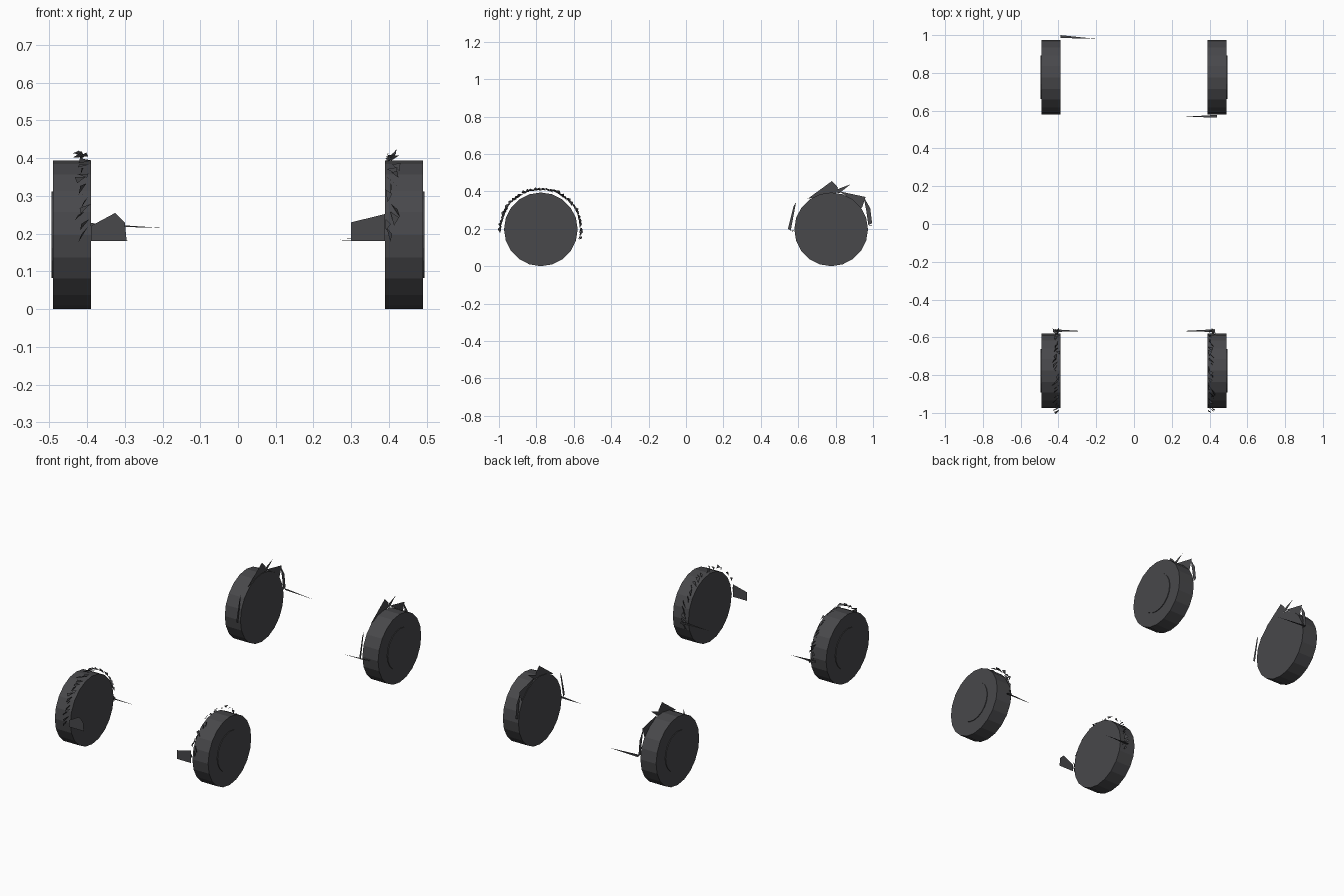
import bpy, bmesh, math, random
from mathutils import Matrix

cube = bpy.data.objects.get("Cube")
if cube:
    bpy.data.objects.remove(cube, do_unlink=True)

rng = random.Random(4)
RADIUS = 0.197
INNER, OUTER = 0.39, 0.49
AXLE = 0.776

rubber = bpy.data.materials.new("dark grey rubber")
rubber.use_nodes = True
colour = (0.065, 0.065, 0.07, 1)
rubber.diffuse_color = colour
rubber.node_tree.nodes["Principled BSDF"].inputs["Base Color"].default_value = colour


def add_object(name, bm):
    mesh = bpy.data.meshes.new(name)
    bm.to_mesh(mesh)
    bm.free()
    mesh.materials.append(rubber)
    obj = bpy.data.objects.new(name, mesh)
    bpy.context.collection.objects.link(obj)
    return obj


def disc(bm, radius, x_from, x_to, side, y, sides):
    """Cylinder lying along x."""
    place = Matrix.Translation((side * (x_from + x_to) / 2, y, RADIUS))
    bmesh.ops.create_cone(bm, cap_ends=True, segments=sides, radius1=radius,
                          radius2=radius, depth=x_to - x_from,
                          matrix=place @ Matrix.Rotation(math.pi / 2, 4, "Y"))


def shards(name, polygons):
    """Loose paper-thin facets."""
    bm = bmesh.new()
    for polygon in polygons:
        bm.faces.new([bm.verts.new(p) for p in polygon])
    return add_object(name, bm)


def arch_point(side, y, angle, radius, x):
    return (side * x, y + radius * math.cos(angle), RADIUS + radius * math.sin(angle))


def torn_arch(side, y):
    """Jagged splinters following the wheel from low front to low rear."""
    polygons = []
    count = 34
    for i in range(count):
        start = math.radians(-15 + 195 * i / count)
        sweep = rng.uniform(0.1, 0.2)
        near = rng.uniform(0.206, 0.214)
        x = rng.uniform(INNER, 0.41)
        polygons.append([
            arch_point(side, y, start, near, x),
            arch_point(side, y, start + sweep, near + 0.006, x + rng.uniform(0, 0.03)),
            arch_point(side, y, start + sweep / 2, near + rng.uniform(0.008, 0.018),
                       x + rng.uniform(0, 0.03))])
    return polygons


# Flat torn panels above the rear wheels, as (y, z) outlines
REAR_PANELS = [
    [(0.545, 0.2), (0.56, 0.19), (0.588, 0.34), (0.575, 0.32)],
    [(0.65, 0.36), (0.78, 0.455), (0.813, 0.42), (0.8, 0.39), (0.7, 0.37)],
    [(0.78, 0.4), (0.88, 0.438), (0.82, 0.39)],
    [(0.82, 0.4), (0.96, 0.37), (0.94, 0.31), (0.88, 0.36)],
    [(0.95, 0.37), (0.985, 0.31), (0.995, 0.23), (0.975, 0.22), (0.965, 0.29)],
]

for side, hand in ((1, "left"), (-1, "right")):
    for end, place in ((-1, "front"), (1, "rear")):
        y = end * AXLE
        # Tyre with a slightly raised hub disc on the outside
        bm = bmesh.new()
        disc(bm, RADIUS, INNER, OUTER, side, y, 20)
        add_object(f"{place}_{hand}_wheel", bm)
        bm = bmesh.new()
        disc(bm, 0.115, OUTER - 0.01, OUTER + 0.004, side, y, 20)
        add_object(f"{place}_{hand}_hub", bm)

    shards(f"front_{hand}_arch", torn_arch(side, -AXLE))
    x = side * (INNER + 0.003)
    shards(f"rear_{hand}_arch", [[(x, y, z) for y, z in p] for p in REAR_PANELS])

# Torn plates reaching inward, as (x, z) outlines at one y
def inner_plate(name, y, outline):
    shards(name, [[(x, y, z) for x, z in outline]])

inner_plate("front_left_plate", -0.985,
            [(0.3, 0.18), (0.39, 0.18), (0.39, 0.252), (0.3, 0.23)])
inner_plate("front_right_plate", -0.985,
            [(-0.39, 0.18), (-0.295, 0.18), (-0.3, 0.23), (-0.325, 0.255), (-0.39, 0.22)])

# Thin slivers behind the front arches and beside the rear arches
def sliver(name, root, tip):
    x, y, z = root
    shards(name, [[root, tip, (x, y + 0.015, z)], [root, tip, (x, y, z + 0.008)]])

sliver("front_left_sliver", (0.43, -0.572, 0.18), (0.25, -0.567, 0.18))
sliver("front_right_sliver", (-0.43, -0.572, 0.18), (-0.27, -0.567, 0.18))
sliver("rear_left_sliver", (0.44, 0.563, 0.19), (0.27, 0.568, 0.185))
sliver("rear_right_sliver", (-0.39, 0.985, 0.22), (-0.2, 0.98, 0.215))
